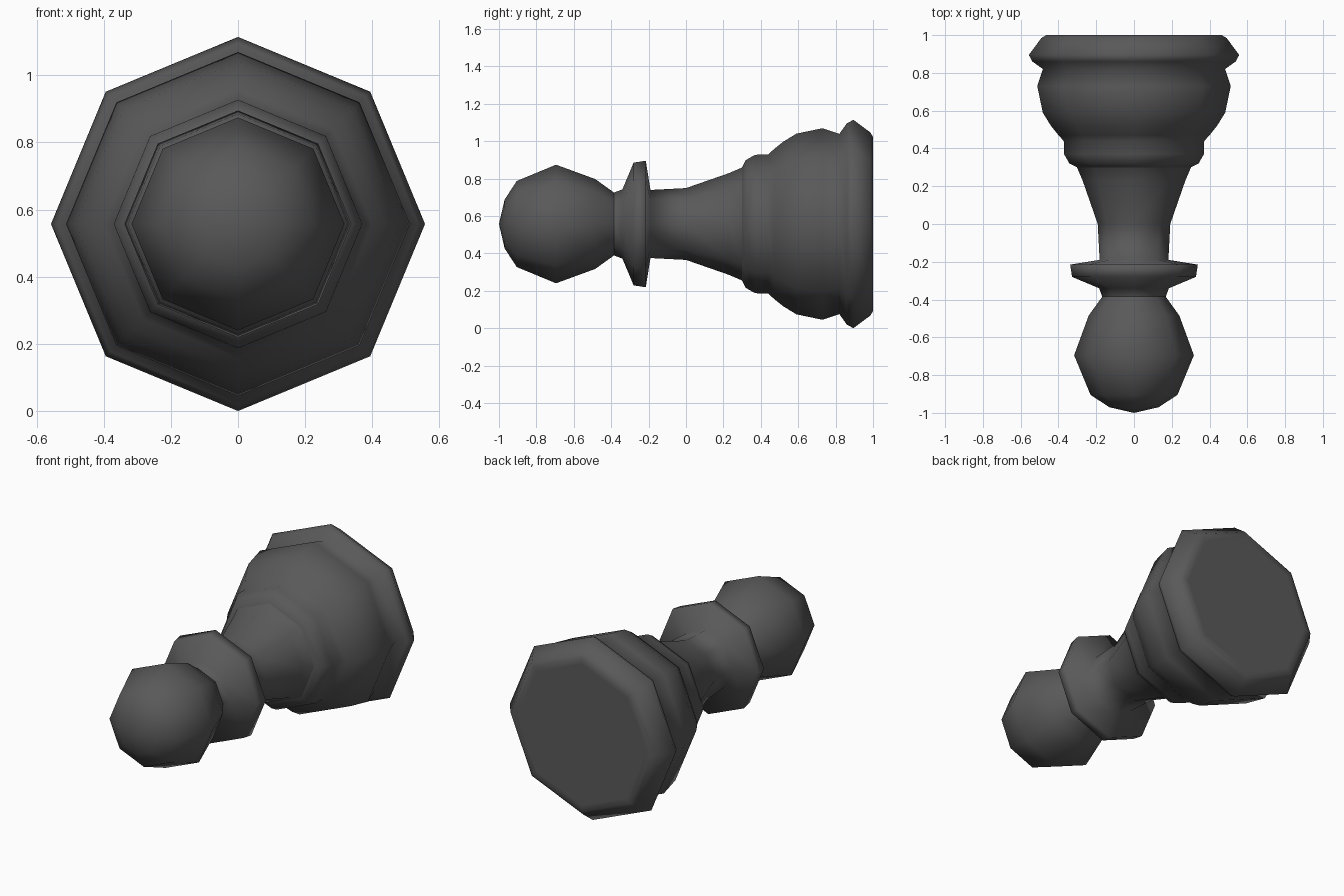
import bpy, bmesh, math

if "Cube" in bpy.data.objects:
    bpy.data.objects.remove(bpy.data.objects["Cube"])

SIDES = 8
AXIS_Z = 0.557

dark = bpy.data.materials.new("dark_grey")
dark.diffuse_color = (0.1, 0.1, 0.1, 1)
dark.use_nodes = True
dark.node_tree.nodes["Principled BSDF"].inputs["Base Color"].default_value = dark.diffuse_color


def lathe(name, profile):
    """Eight-sided smooth turning about the y axis from (y, radius) points."""
    bm = bmesh.new()
    rings = []
    for y, r in profile:
        if r == 0:
            rings.append([bm.verts.new((0, y, AXIS_Z))] * SIDES)
        else:
            rings.append([bm.verts.new((r * math.sin(2 * math.pi * i / SIDES), y,
                                        AXIS_Z + r * math.cos(2 * math.pi * i / SIDES)))
                          for i in range(SIDES)])
    for a, b in zip(rings, rings[1:]):
        for i in range(SIDES):
            j = (i + 1) % SIDES
            corners = list(dict.fromkeys((a[i], a[j], b[j], b[i])))
            bm.faces.new(corners).smooth = True
    bmesh.ops.recalc_face_normals(bm, faces=bm.faces[:])
    # make sure the skin faces outwards
    f = max(bm.faces, key=lambda f: f.calc_center_median().z)
    if f.normal.z < 0:
        bmesh.ops.reverse_faces(bm, faces=bm.faces[:])
    me = bpy.data.meshes.new(name)
    bm.to_mesh(me)
    bm.free()
    me.materials.append(dark)
    ob = bpy.data.objects.new(name, me)
    bpy.context.collection.objects.link(ob)
    return ob


# round head
lathe("head", [(-1, 0), (-0.97, 0.13), (-0.905, 0.23), (-0.695, 0.317),
               (-0.485, 0.24), (-0.385, 0.168)])

# collar and waisted stem
lathe("collar_and_stem", [(-0.385, 0.168), (-0.34, 0.185), (-0.28, 0.328), (-0.215, 0.338),
                          (-0.19, 0.182), (0, 0.192), (0.23, 0.272), (0.30, 0.302),
                          (0.32, 0.32)])

# stepped foot with rim and flat underside
lathe("foot", [(0.30, 0.302), (0.32, 0.342), (0.37, 0.37), (0.44, 0.372), (0.47, 0.4),
               (0.52, 0.44), (0.59, 0.483), (0.73, 0.512), (0.82, 0.482),
               (0.86, 0.538), (0.895, 0.557), (0.985, 0.49), (1.0, 0.465),
               (1.0, 0.43), (1.0, 0)])
